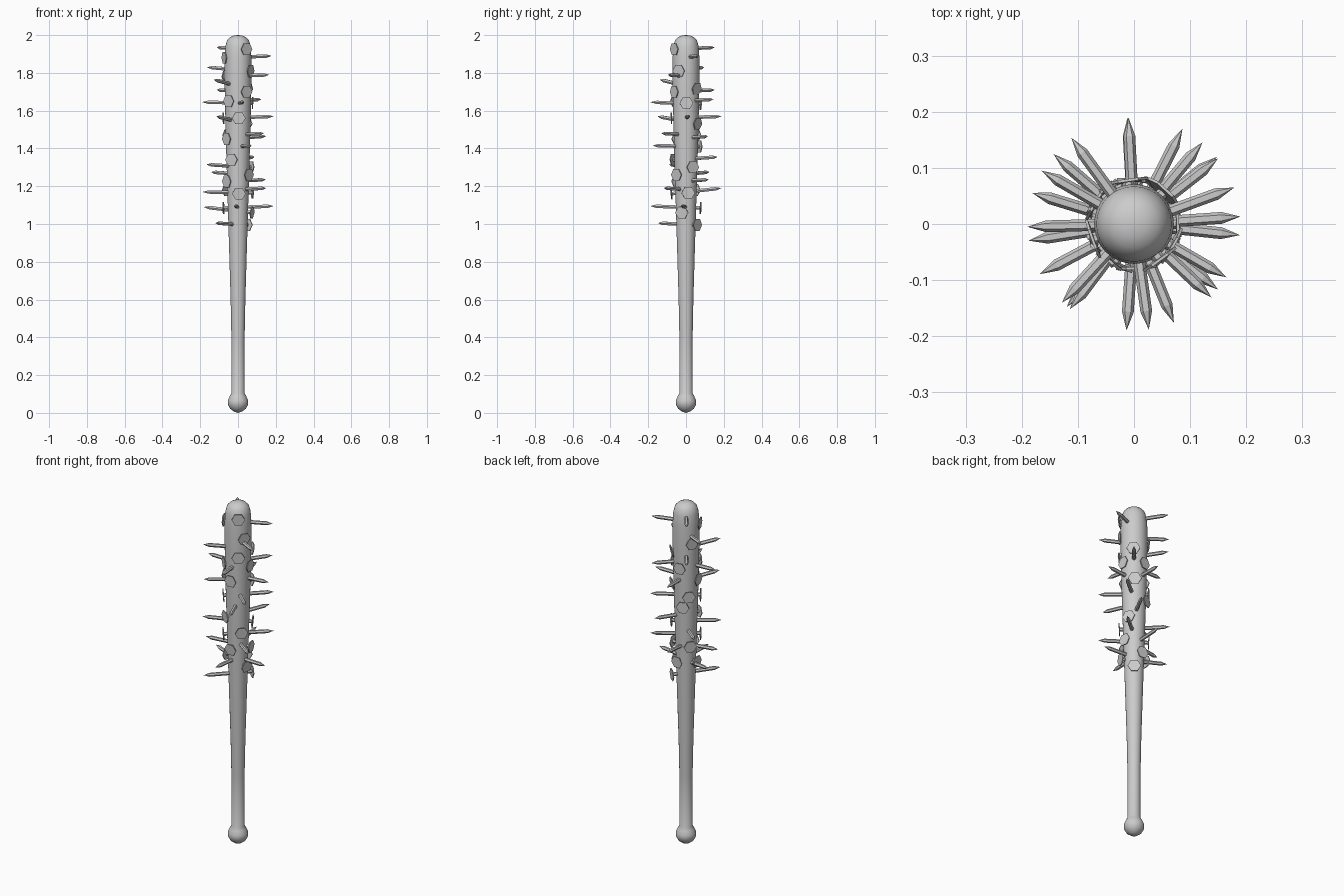
import bpy, bmesh
from math import cos, sin, pi, radians
from mathutils import Matrix, Vector

if "Cube" in bpy.data.objects:
    bpy.data.objects.remove(bpy.data.objects["Cube"])


def lathe(bm, profile, sides, matrix=Matrix()):
    """Revolve (radius, height) points around local z; zero radius makes a pole."""
    rings = []
    for r, z in profile:
        n = 1 if r == 0 else sides
        rings.append([bm.verts.new(matrix @ Vector((r * cos(2 * pi * i / sides),
                                                    r * sin(2 * pi * i / sides), z)))
                      for i in range(n)])
    for a, b in zip(rings, rings[1:]):
        for i in range(sides):
            j = (i + 1) % sides
            if len(a) == 1:
                bm.faces.new((a[0], b[j], b[i]))
            elif len(b) == 1:
                bm.faces.new((a[i], a[j], b[0]))
            else:
                bm.faces.new((a[i], a[j], b[j], b[i]))


def finish(bm, name):
    bmesh.ops.recalc_face_normals(bm, faces=bm.faces)
    mesh = bpy.data.meshes.new(name)
    bm.to_mesh(mesh)
    bm.free()
    obj = bpy.data.objects.new(name, mesh)
    bpy.context.collection.objects.link(obj)
    return obj


# Wooden bat: knob, handle, taper, barrel and rounded end
bm = bmesh.new()
lathe(bm, [(0, 0), (0.022, 0.007), (0.042, 0.022), (0.054, 0.045), (0.054, 0.065),
           (0.044, 0.088), (0.035, 0.105), (0.035, 0.4), (0.039, 0.6), (0.045, 0.8),
           (0.051, 1.0), (0.057, 1.2), (0.063, 1.4), (0.068, 1.6), (0.071, 1.75),
           (0.071, 1.88), (0.067, 1.94), (0.058, 1.972), (0.042, 1.989),
           (0.022, 1.998), (0, 2.0)], 32)
bat = finish(bm, "bat")
bpy.context.view_layer.objects.active = bat
bat.select_set(True)
bpy.ops.object.shade_smooth_by_angle(angle=radians(40))

# Nails driven through the barrel: tip direction (degrees), tip height, head height
NAILS = [(126, 1.935, 1.925), (20, 1.89, 1.88), (150, 1.83, 1.81), (-30, 1.79, 1.78),
         (227.5, 1.765, 1.715), (126, 1.71, 1.70), (50, 1.66, 1.65), (181.5, 1.645, 1.64),
         (-82, 1.645, 1.635), (4, 1.57, 1.56), (93, 1.57, 1.56), (233, 1.57, 1.53),
         (-43.5, 1.48, 1.47), (38, 1.465, 1.45), (-68, 1.415, 1.41), (63, 1.355, 1.34),
         (208, 1.315, 1.30), (139, 1.275, 1.26), (39, 1.235, 1.225), (-38, 1.19, 1.18),
         (93.5, 1.19, 1.16), (189, 1.17, 1.165), (-6, 1.095, 1.085), (-94, 1.095, 1.085),
         (163, 1.09, 1.06), (231, 1.005, 0.995)]
HEAD_R, TIP_R = 0.08, 0.19
bm = bmesh.new()
for angle, tip_z, head_z in NAILS:
    out = Vector((cos(radians(angle)), sin(radians(angle)), 0))
    head = -out * HEAD_R + Vector((0, 0, head_z))
    tip = out * TIP_R + Vector((0, 0, tip_z))
    w = (tip - head).normalized()
    u = Vector((0, 0, 1)).cross(w).normalized()
    v = w.cross(u)
    m = Matrix.Translation(head) @ Matrix((u, v, w)).transposed().to_4x4()
    length = (tip - head).length
    # Hexagonal head, shaft and point
    lathe(bm, [(0, 0), (0.036, 0), (0.036, 0.005), (0.0105, 0.005),
               (0.0105, length - 0.033), (0, length)], 6, m)
finish(bm, "nails")
